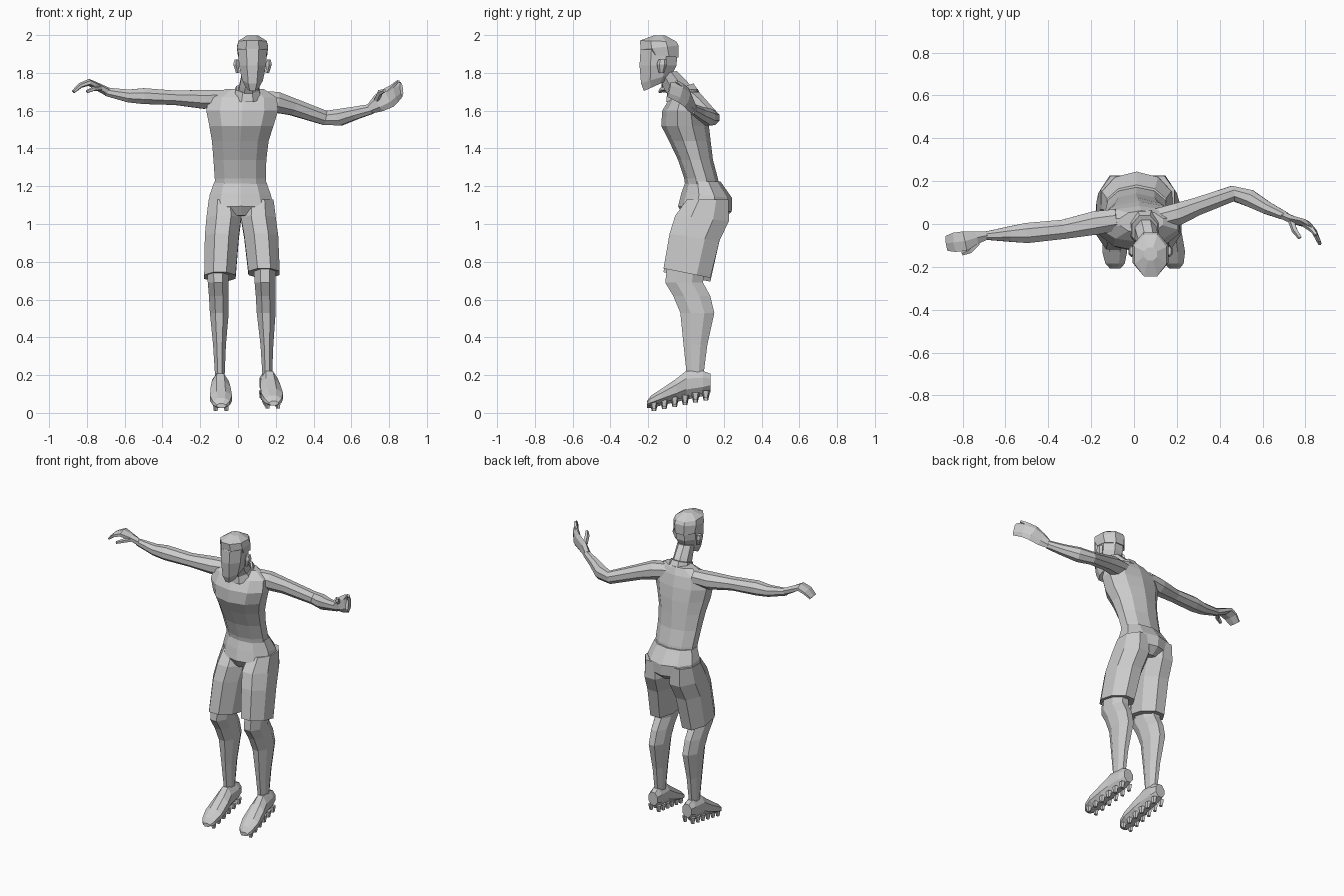
import bpy, bmesh
from math import cos, sin, pi
from mathutils import Vector

X, Y, Z = Vector((1, 0, 0)), Vector((0, 1, 0)), Vector((0, 0, 1))


def loft(name, rings, n=8, t=None, ref=Z):
    """Skin rings (x, y, z, half width, half depth[, tilt]); t fixes the ring normal."""
    bm = bmesh.new()
    pts = [Vector(r[:3]) for r in rings]
    grow = 1 / cos(pi / n)
    loops = []
    for i, r in enumerate(rings):
        d = t or (pts[min(i + 1, len(pts) - 1)] - pts[max(i - 1, 0)]).normalized()
        u = ref.cross(d).normalized()
        v = d.cross(u)
        tilt = r[5] if len(r) > 5 else 0
        loop = []
        for k in range(n):
            ang = 2 * pi * (k + 0.5) / n
            p, q = r[3] * cos(ang) * grow, r[4] * sin(ang) * grow
            loop.append(bm.verts.new(pts[i] + u * p + v * q + d * tilt * q))
        loops.append(loop)
    for a, b in zip(loops, loops[1:]):
        for k in range(n):
            bm.faces.new((a[k], a[(k + 1) % n], b[(k + 1) % n], b[k]))
    bm.faces.new(loops[0][::-1])
    bm.faces.new(loops[-1])
    bmesh.ops.recalc_face_normals(bm, faces=bm.faces)
    me = bpy.data.meshes.new(name)
    bm.to_mesh(me)
    bm.free()
    ob = bpy.data.objects.new(name, me)
    bpy.context.collection.objects.link(ob)
    return ob


def upright(name, rings, n=8):
    return loft(name, rings, n, Z, Y)


# Shirt
upright("shirt", [
    (.012, .09, 1.17, .135, .085), (.012, .08, 1.24, .135, .085),
    (.010, .05, 1.34, .14, .088), (.012, .02, 1.44, .15, .105),
    (.018, -.005, 1.52, .17, .12), (.022, -.01, 1.60, .19, .11),
    (.025, .00, 1.67, .18, .08), (.035, .01, 1.715, .10, .05)], 10)
upright("collar", [(.05, -.02, 1.675, .075, .085, .35),
                   (.05, -.03, 1.72, .06, .07, .35)])
upright("neck", [(.05, -.015, 1.68, .055, .065, .3),
                 (.058, -.055, 1.735, .05, .06, .35),
                 (.07, -.10, 1.80, .048, .05, .2)])

# Head, hair and ears
upright("head", [
    (.077, -.165, 1.73, .033, .058, .45), (.077, -.155, 1.77, .055, .083, .3),
    (.077, -.148, 1.84, .072, .098), (.077, -.143, 1.92, .076, .098),
    (.077, -.14, 1.96, .068, .085)])
upright("hair", [
    (.077, -.125, 1.89, .077, .085, -.1), (.077, -.14, 1.935, .083, .10, .1),
    (.077, -.147, 1.968, .075, .097, -.03), (.077, -.14, 1.998, .03, .03)])
for s in (-1, 1):
    upright("ear", [(.077 + s * .078, -.13, 1.80, .010, .012),
                    (.077 + s * .088, -.127, 1.845, .014, .024),
                    (.077 + s * .086, -.125, 1.87, .010, .018)], 6)

# Shorts: hips and two legs
upright("shorts_hips", [
    (.012, .09, 1.225, .137, .088), (.012, .11, 1.15, .162, .128, -.1),
    (.016, .10, 1.08, .175, .135, -.1), (.018, .09, 1.035, .10, .10, -.1)], 10)
for side, bx, kx, ax, dz in (("left", -.096, -.105, -.096, -.02),
                             ("right", .138, .143, .155, 0)):
    hx = -.075 if side == "left" else .108
    upright(side + "_shorts_leg", [
        (hx, .115, 1.13, .08, .11), (hx, .085, 1.03, .092, .142, -.1),
        ((hx + bx) / 2, .045, .93, .09, .132, -.15),
        (bx, .005, .74 + dz, .083, .124, -.2)])
    # Lower legs
    upright(side + "_leg", [
        (kx, .00, .78, .06, .10), (kx, -.01, .69, .055, .10),
        (kx + .003, .03, .62, .052, .098), (kx + .006, .06, .53, .05, .09),
        (ax - .002, .05, .36, .034, .063), (ax, .048, .19, .025, .043)])
    # Shoes: heel to toe
    dx = .033 if side == "right" else .008
    z0 = .017 if side == "right" else .004
    profile = [(.13, .105, .19, .033), (.09, .085, .205, .042), (.0, .066, .205, .045),
               (-.05, .054, .165, .053), (-.13, .036, .11, .058),
               (-.185, .022, .075, .045), (-.207, .022, .045, .025)]
    loft(side + "_shoe", [(ax + dx * (.1 - y) / .3, y, (lo + hi) / 2 + z0, w, (hi - lo) / 2)
                          for y, lo, hi, w in profile], 8, -Y)
    # Studs under the sole
    for i in range(6):
        y = .105 - i * .055
        x = ax + dx * (.1 - y) / .3
        z = .02 + .2 * (y + .2) + z0
        for s in (-1, 1):
            upright(side + "_stud", [(x + s * .028, y, z - .020, .009, .010),
                                     (x + s * .028, y, z + .02, .013, .018)], 5)

# Arms
loft("left_arm", [
    (-.08, .02, 1.665, .05, .045), (-.18, .005, 1.66, .055, .05),
    (-.33, -.025, 1.668, .045, .038), (-.50, -.042, 1.677, .047, .042),
    (-.58, -.047, 1.678, .036, .034), (-.70, -.055, 1.70, .018, .022)], 8)
loft("right_arm", [
    (.10, .02, 1.66, .05, .045), (.20, .045, 1.645, .052, .055),
    (.29, .08, 1.62, .042, .045), (.46, .142, 1.562, .036, .038),
    (.54, .12, 1.565, .04, .044), (.62, .075, 1.587, .030, .034),
    (.71, .035, 1.61, .019, .026)], 8)

# Hands: palm, curled fingers, thumb
loft("left_hand", [
    (-.69, -.055, 1.70, .018, .02), (-.74, -.065, 1.725, .03, .018),
    (-.79, -.08, 1.75, .046, .016), (-.835, -.085, 1.733, .045, .012),
    (-.872, -.09, 1.70, .035, .008)], 6)
loft("left_thumb", [(-.73, -.085, 1.72, .014, .012), (-.765, -.125, 1.715, .012, .010),
                    (-.80, -.138, 1.70, .008, .007)], 5)
loft("right_hand", [
    (.70, .037, 1.61, .018, .024), (.745, .018, 1.64, .018, .042),
    (.80, .003, 1.67, .016, .048), (.838, -.03, 1.695, .012, .045),
    (.866, -.09, 1.712, .008, .035)], 6)
loft("right_index_finger", [(.795, .0, 1.70, .012, .014), (.83, -.025, 1.735, .011, .012),
                            (.85, -.05, 1.755, .007, .007)], 5)
loft("right_thumb", [(.735, .01, 1.66, .012, .014), (.75, -.03, 1.695, .012, .013),
                     (.775, -.065, 1.705, .008, .008)], 5)
